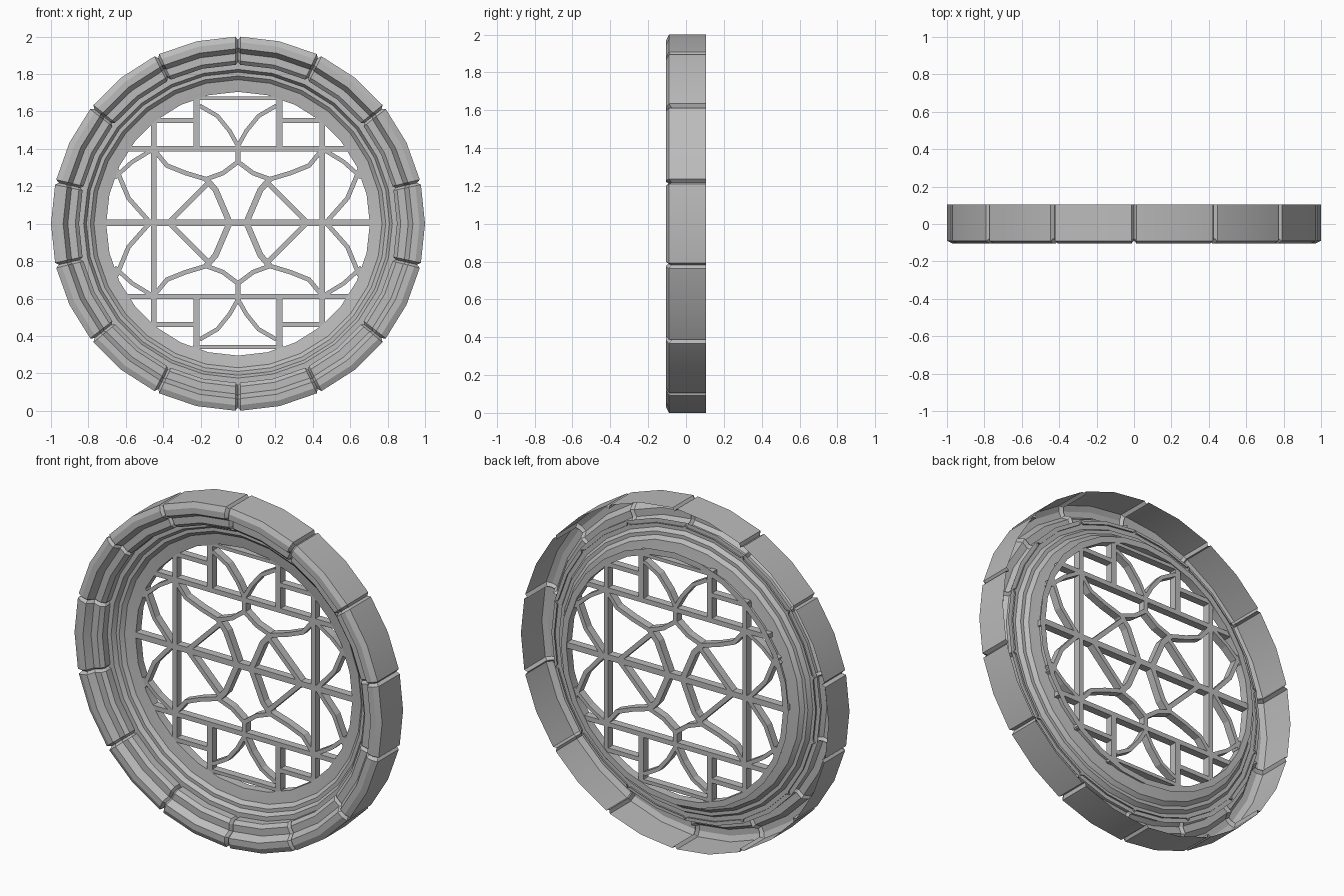
import bpy, bmesh, math
from mathutils import Vector

if "Cube" in bpy.data.objects:
    bpy.data.objects.remove(bpy.data.objects["Cube"], do_unlink=True)

stone = bpy.data.materials.new("grey stone")
stone.use_nodes = True
COLOR = (0.5, 0.5, 0.5, 1)
stone.diffuse_color = COLOR
stone.node_tree.nodes["Principled BSDF"].inputs["Base Color"].default_value = COLOR

BLOCKS = 14
STEP = 2 * math.pi / BLOCKS


def finish(name, bm, smooth):
    mesh = bpy.data.meshes.new(name)
    bm.normal_update()
    bm.to_mesh(mesh)
    bm.free()
    mesh.materials.append(stone)
    obj = bpy.data.objects.new(name, mesh)
    bpy.context.collection.objects.link(obj)
    if smooth:
        bpy.ops.object.select_all(action='DESELECT')
        obj.select_set(True)
        bpy.context.view_layer.objects.active = obj
        bpy.ops.object.shade_smooth_by_angle(angle=math.radians(20))
    return obj


def sweep(name, sections):
    """Skin a closed loop of (angle, profile) sections around the y axis."""
    bm = bmesh.new()
    rings = [[bm.verts.new((r * math.sin(a), y, 1 + r * math.cos(a))) for r, y in prof]
             for a, prof in sections]
    for i, ring in enumerate(rings):
        nxt = rings[(i + 1) % len(rings)]
        for j in range(len(ring) - 1):
            bm.faces.new((ring[j], nxt[j], nxt[j + 1], ring[j + 1]))
    return finish(name, bm, True)


# Outer stones: a shell open at the back, with a groove at each joint
block = [(1.0, .105), (1.0, -.09), (.97, -.105), (.935, -.105),
         (.91, -.065), (.87, -.065), (.85, -.045), (.85, .01)]
groove = [(.982, .105), (.982, -.075), (.96, -.088), (.94, -.088),
          (.92, -.048), (.88, -.048), (.865, -.035), (.865, .01)]
GAP = .014
sections = []
for k in range(BLOCKS):
    a = k * STEP
    sections += [(a, groove), (a + GAP, block), (a + STEP / 2, block), (a + STEP - GAP, block)]
sweep("stone_blocks", sections)

# Inner moulded frame that steps back to the tracery
frame = [(.875, .0), (.825, .0), (.81, .025), (.79, .025), (.77, .045),
         (.735, .05), (.705, .055), (.705, .105), (.74, .105)]
sweep("inner_frame", [(i * STEP / 2, frame) for i in range(2 * BLOCKS)])

# Tracery: flat ribbons following paths, given depth and mirrored
tracery = bmesh.new()
FRONT, BACK, MID_Z = .055, .1, 1.006


def ribbon(points, width, mirror_x=True, mirror_z=True):
    for sx in ((1, -1) if mirror_x else (1,)):
        for sz in ((1, -1) if mirror_z else (1,)):
            path = [Vector((x * sx, z * sz)) for x, z in points]
            rows = []
            for i, p in enumerate(path):
                before = (p - path[i - 1]).normalized() if i else None
                after = (path[i + 1] - p).normalized() if i + 1 < len(path) else None
                d = ((before or after) + (after or before)).normalized()
                miter = 1 / max(.5, d.dot(after or before))
                n = Vector((-d.y, d.x)) * width / 2 * miter
                rows.append([tracery.verts.new((q.x, y, MID_Z + q.y))
                             for q, y in ((p + n, FRONT), (p - n, FRONT),
                                          (p - n, BACK), (p + n, BACK))])
            for a, b in zip(rows, rows[1:]):
                for j in range(4):
                    k = (j + 1) % 4
                    tracery.faces.new((a[j], a[k], b[k], b[j]))
            tracery.faces.new(rows[0][::-1])
            tracery.faces.new(rows[-1])


# Straight bars
ribbon([(-.715, 0), (.715, 0)], .034, False, False)
ribbon([(-.6, .395), (.6, .395)], .028, False)
ribbon([(.45, -.55), (.45, .55)], .028, True, False)
ribbon([(-.24, .665), (.24, .665)], .02, False)
ribbon([(.222, .39), (.222, .68)], .034)
ribbon([(.22, .545), (.46, .545)], .026)
ribbon([(0, .31), (0, .43)], .026, False)
# Upper and lower petals
ribbon([(.205, .625), (.11, .57), (.045, .49), (0, .41)], .022)
# Inner scallops
ribbon([(.45, .39), (.38, .305), (.28, .265), (.17, .232), (.08, .265), (0, .325)], .024)
# Central star
ribbon([(.17, .232), (.12, .175), (.045, 0)], .032)
ribbon([(.37, 0), (.15, .22)], .026)
# Side petals
ribbon([(.47, 0), (.585, .13), (.65, .285)], .024)
ribbon([(.45, .395), (.565, .325), (.66, .24)], .022)

bmesh.ops.recalc_face_normals(tracery, faces=tracery.faces)
finish("window_tracery", tracery, False)
